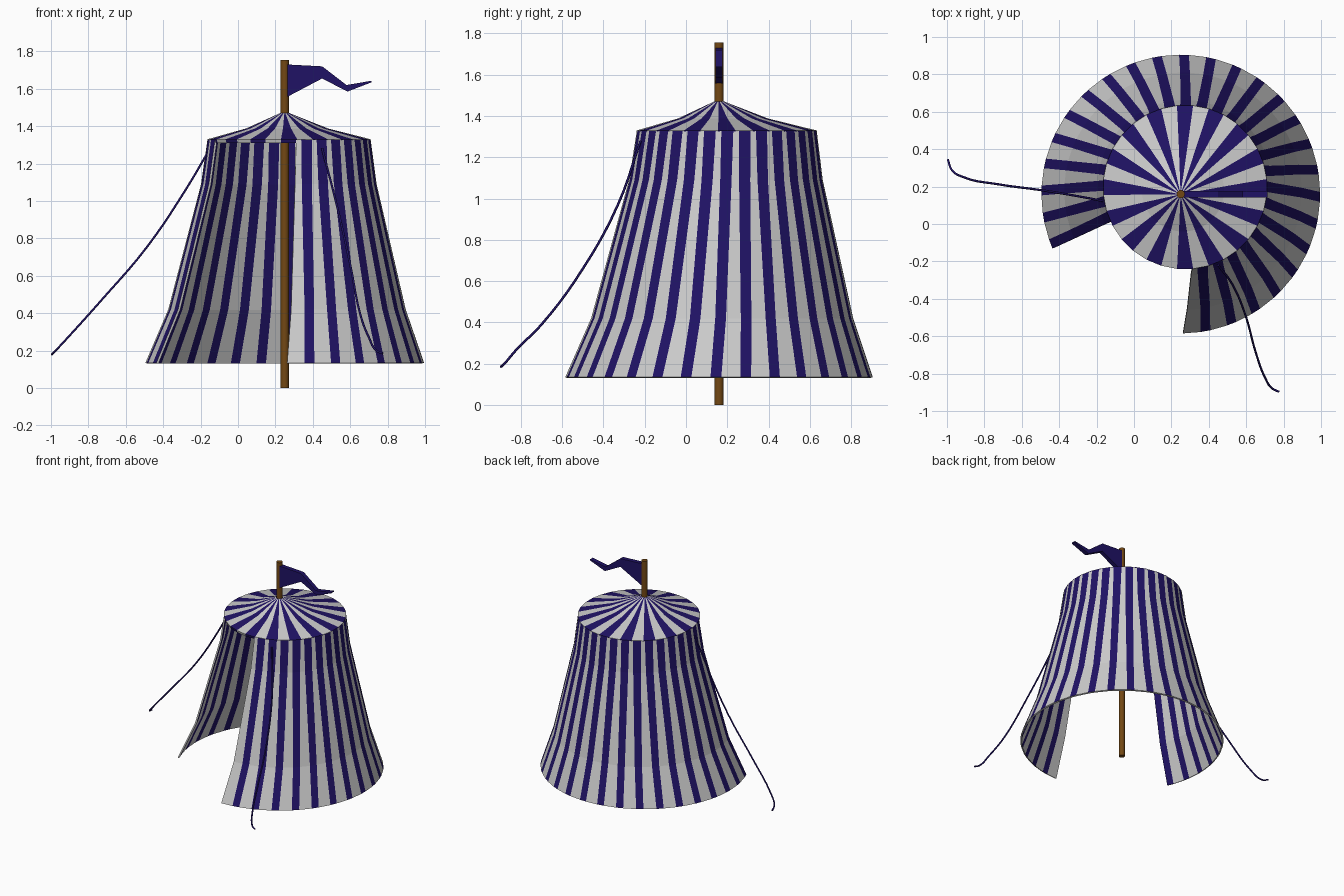
import bpy, bmesh, math
from mathutils import Vector

if "Cube" in bpy.data.objects:
    bpy.data.objects.remove(bpy.data.objects["Cube"])


def material(name, rgb):
    m = bpy.data.materials.new(name)
    m.diffuse_color = (*rgb, 1)
    m.use_nodes = True
    m.node_tree.nodes["Principled BSDF"].inputs["Base Color"].default_value = m.diffuse_color
    return m


CANVAS = material("canvas", (0.8, 0.8, 0.8))
BLUE = material("blue", (0.014, 0.006, 0.13))
WOOD = material("wood", (0.17, 0.065, 0.007))
POLE_X, POLE_Y = 0.25, 0.16


def new_object(name, bm, mats):
    mesh = bpy.data.meshes.new(name)
    bm.to_mesh(mesh)
    bm.free()
    ob = bpy.data.objects.new(name, mesh)
    bpy.context.collection.objects.link(ob)
    for m in mats:
        mesh.materials.append(m)
    return ob


def striped_cloth(name, rings, pairs, thickness):
    """Loft rings (cx, cy, radius, z, start deg, end deg, blue share) into stripes."""
    bm = bmesh.new()
    rows = []
    for cx, cy, r, z, a0, a1, blue in rings:
        step = (a1 - a0) / pairs
        angles = []
        for i in range(pairs):
            angles += [a0 + i * step, a0 + (i + 1 - blue) * step]
        angles.append(a1)
        rows.append([bm.verts.new((cx + r * math.cos(math.radians(a)),
                                   cy + r * math.sin(math.radians(a)), z)) for a in angles])
    for low, high in zip(rows, rows[1:]):
        for i in range(len(low) - 1):
            f = bm.faces.new((low[i], low[i + 1], high[i + 1], high[i]))
            f.material_index = i % 2
    bmesh.ops.remove_doubles(bm, verts=bm.verts, dist=0.0002)
    ob = new_object(name, bm, (CANVAS, BLUE))
    mod = ob.modifiers.new("thickness", 'SOLIDIFY')
    mod.thickness = thickness
    mod.offset = -1
    if name == "tent_wall":
        mod.material_offset_rim = -1
    return ob


# Flared wall with a door gap at the front left
striped_cloth("tent_wall", [
    (0.25, 0.16, 0.745, 0.135, -89, 203, 0.36),
    (0.262, 0.175, 0.635, 0.42, -88, 203.5, 0.42),
    (0.272, 0.193, 0.47, 1.09, -86, 204.5, 0.6),
    (0.273, 0.197, 0.437, 1.328, -85, 205, 0.68),
], 26, 0.012)

# Concave roof whose apex sits on the pole
striped_cloth("tent_roof", [
    (0.273, 0.197, 0.439, 1.33, 5.625, 365.625, 0.5),
    (0.262, 0.179, 0.22, 1.388, 5.625, 365.625, 0.5),
    (0.25, 0.16, 0.018, 1.473, 5.625, 365.625, 0.5),
], 16, 0.02)

# Centre pole
bpy.ops.mesh.primitive_cylinder_add(vertices=16, radius=0.022, depth=1.755,
                                    location=(POLE_X, POLE_Y, 0.8775))
pole = bpy.context.object
pole.name = "centre_pole"
pole.data.materials.append(WOOD)
bpy.ops.object.shade_smooth_by_angle()

# Waving pennant
top = [(0.26, 1.73), (0.45, 1.72), (0.58, 1.62), (0.715, 1.643)]
bottom = [(0.26, 1.555), (0.45, 1.655), (0.585, 1.585), (0.715, 1.635)]
bm = bmesh.new()
columns = [[bm.verts.new((x, POLE_Y - 0.017, z)) for x, z in pair] for pair in zip(top, bottom)]
for a, b in zip(columns, columns[1:]):
    bm.faces.new((a[1], b[1], b[0], a[0]))
flag = new_object("pennant", bm, (BLUE,))
solid = flag.modifiers.new("thickness", 'SOLIDIFY')
solid.thickness = 0.034
solid.offset = -1


# Guy ropes
def rope(name, points):
    cu = bpy.data.curves.new(name, 'CURVE')
    cu.dimensions = '3D'
    cu.bevel_depth = 0.006
    cu.bevel_resolution = 1
    cu.use_fill_caps = True
    cu.resolution_u = 5
    sp = cu.splines.new('BEZIER')
    sp.bezier_points.add(len(points) - 1)
    for bp, p in zip(sp.bezier_points, points):
        bp.co = Vector(p)
        bp.handle_left_type = bp.handle_right_type = 'AUTO'
    cu.materials.append(BLUE)
    bpy.context.collection.objects.link(bpy.data.objects.new(name, cu))


rope("left_guy_rope", [(-0.15, 0.12, 1.28), (-0.28, 0.145, 1.06), (-0.49, 0.18, 0.75),
                       (-0.73, 0.213, 0.47), (-0.91, 0.25, 0.27), (-0.975, 0.29, 0.20),
                       (-0.995, 0.345, 0.18)])
rope("right_guy_rope", [(0.45, -0.22, 1.28), (0.53, -0.33, 0.97), (0.6, -0.5, 0.66),
                        (0.655, -0.7, 0.39), (0.70, -0.82, 0.27), (0.74, -0.88, 0.20),
                        (0.775, -0.897, 0.185)])
